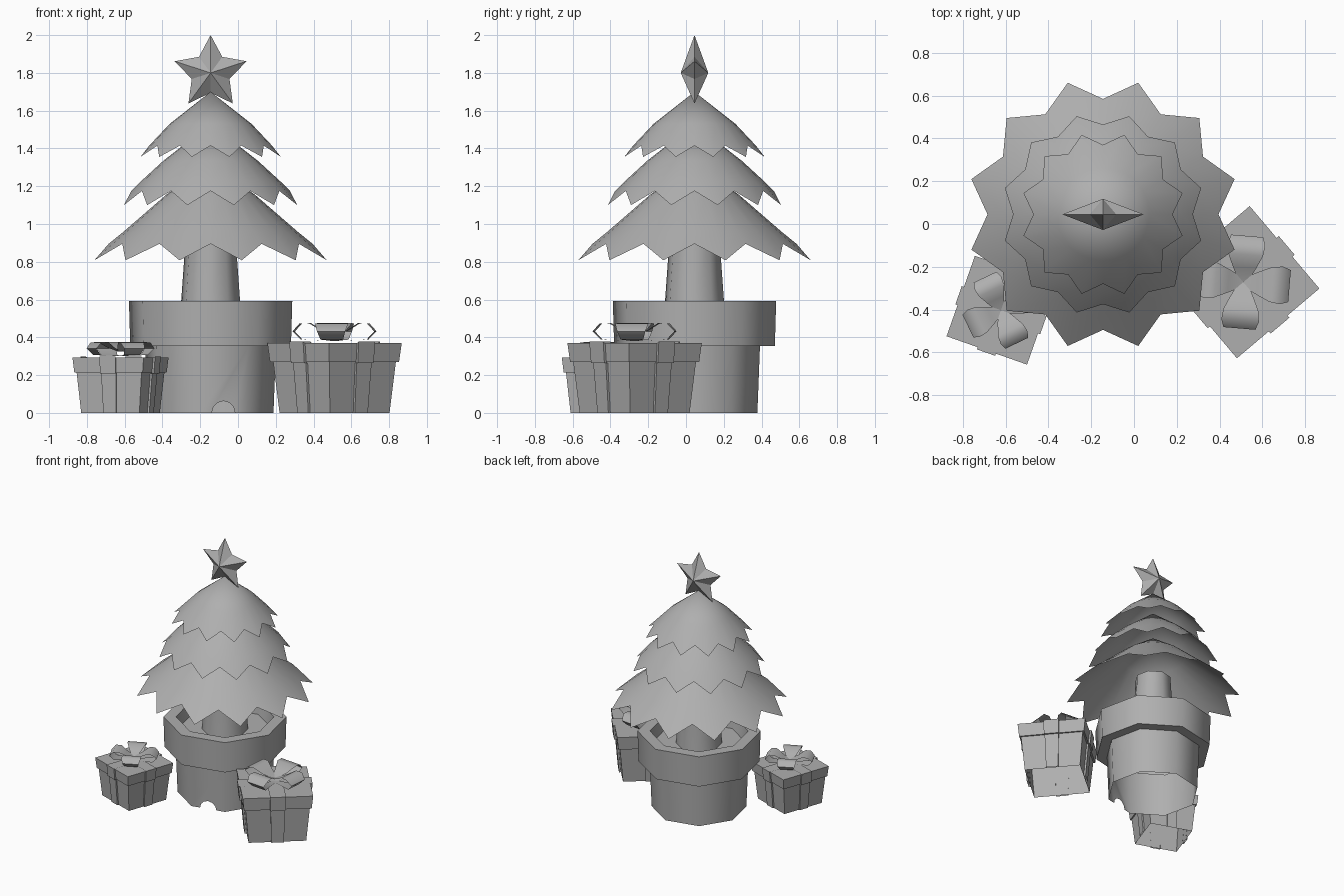
import bpy, bmesh
from math import sin, cos, pi, radians
from mathutils import Matrix, Vector

if "Cube" in bpy.data.objects:
    bpy.data.objects.remove(bpy.data.objects["Cube"])

TREE = Vector((-0.145, 0.045, 0))
GREY = bpy.data.materials.new("grey")
GREY.diffuse_color = (.43, .43, .43, 1)
GREY.use_nodes = True
GREY.node_tree.nodes["Principled BSDF"].inputs["Base Color"].default_value = GREY.diffuse_color


def finish(name, bm, loc=(0, 0, 0), rot=0, scale=1, smooth=None, recalc=True):
    if recalc:
        bmesh.ops.recalc_face_normals(bm, faces=bm.faces)
    me = bpy.data.meshes.new(name)
    bm.to_mesh(me)
    bm.free()
    me.materials.append(GREY)
    ob = bpy.data.objects.new(name, me)
    bpy.context.collection.objects.link(ob)
    ob.location, ob.scale = loc, (scale,) * 3
    ob.rotation_euler.z = radians(rot)
    if smooth:
        bpy.ops.object.select_all(action='DESELECT')
        ob.select_set(True)
        bpy.context.view_layer.objects.active = ob
        bpy.ops.object.shade_smooth_by_angle(angle=radians(smooth))
    return ob


def lathe(name, n, rings, **kw):
    """Loft rings upward; each is (r, z), or (r, z, r2, z2) alternating for zigzags."""
    bm = bmesh.new()
    prev = None
    for ring in rings:
        if ring[0] == 0:
            cur = [bm.verts.new((0, 0, ring[1]))] * n
        else:
            cur = []
            for i in range(n):
                r, z = ring[2:] if len(ring) == 4 and i % 2 else ring[:2]
                a = 2 * pi * i / n
                cur.append(bm.verts.new((r * cos(a), r * sin(a), z)))
        if prev:
            for i in range(n):
                j = (i + 1) % n
                quad = list(dict.fromkeys((prev[i], prev[j], cur[j], cur[i])))
                bm.faces.new(quad)
        prev = cur
    return finish(name, bm, recalc=False, **kw)


def prism(bm, profile, widths, angle, skip=()):
    """(distance, z) profile given sideways half-widths, turned about z."""
    m = Matrix.Rotation(radians(angle), 3, 'Z')
    sides = [[bm.verts.new(m @ Vector((d, s * w, z)))
              for (d, z), w in zip(profile, widths)] for s in (-1, 1)]
    n = len(profile)
    for i in range(n):
        j = (i + 1) % n
        if i not in skip:
            bm.faces.new((sides[0][i], sides[0][j], sides[1][j], sides[1][i]))
    return sides


# Octagonal pot with heavy rim and recessed soil
pot = lathe("pot", 8, [(0, 0), (.338, 0), (.352, .355), (.432, .355), (.439, .592),
                       (.35, .592), (.335, .5), (0, .5)],
            loc=TREE, rot=-10, smooth=50)

# Small arched notch at the foot of the pot
bm = bmesh.new()
bmesh.ops.create_cone(bm, cap_ends=True, segments=12, radius1=.063, radius2=.063, depth=.2)
bmesh.ops.rotate(bm, verts=bm.verts, matrix=Matrix.Rotation(pi / 2, 3, 'Y'))
cut = finish("notch_cutter", bm, rot=282.5,
             loc=TREE + Vector((cos(radians(282.5)), sin(radians(282.5)), 0)) * .3)
cut.hide_render = True
mod = pot.modifiers.new("notch", 'BOOLEAN')
mod.operation, mod.object, mod.solver = 'DIFFERENCE', cut, 'EXACT'
bpy.context.view_layer.update()
pot_mesh = bpy.data.meshes.new_from_object(pot.evaluated_get(bpy.context.evaluated_depsgraph_get()))
pot.modifiers.clear()
bpy.data.objects.remove(cut)

# Open the pot underneath so the wall is a shell
bm = bmesh.new()
bm.from_mesh(pot_mesh)
bmesh.ops.delete(bm, geom=[f for f in bm.faces if f.calc_center_median().z < .1
                           and f.calc_center_median().xy.length < .29], context='FACES')
bm.to_mesh(pot_mesh)
bm.free()
pot.data = pot_mesh

# Trunk
lathe("trunk", 8, [(.165, .5), (.136, .9), (.134, .97), (0, .97)],
      loc=TREE, rot=-10, smooth=50)

# Three hollow foliage tiers with twelve points each
tiers = [("lower", [(.637, .808, .54, .895), (.46, .96), (.235, 1.155), (0, 1.32)]),
         ("middle", [(.475, 1.10, .42, 1.175), (.37, 1.225), (.25, 1.335), (0, 1.53)]),
         ("upper", [(.385, 1.355, .325, 1.415), (.217, 1.53), (0, 1.70)])]
for label, rings in tiers:
    lathe(label + "_foliage", 24, rings, loc=TREE, rot=15, smooth=60)

# Five-pointed faceted star
bm = bmesh.new()
rim = [bm.verts.new((r * sin(a), 0, r * cos(a)))
       for i in range(10) for r, a in [((.2, .105)[i % 2], i * pi / 5)]]
for y in (-.073, .073):
    hub = bm.verts.new((0, y, 0))
    for i in range(10):
        bm.faces.new((hub, rim[i], rim[(i + 1) % 10]))
finish("star", bm, loc=TREE + Vector((0, 0, 1.8)))


def gift(name, x, y, rot, scale):
    kw = dict(loc=(x, y, 0), rot=rot, scale=scale)
    # Box open underneath, with an overhanging lid
    lathe(name + "_box", 4, [(.292, 0), (.326, .27), (.343, .27), (.357, .37), (0, .37)], **kw)
    # Crossing ribbon bands
    bm = bmesh.new()
    half = [(.22, 0), (.243, .265), (.256, .265), (.266, .377)]
    outline = half + [(-d, z) for d, z in reversed(half)]
    for a in (45, 135):
        prism(bm, outline, [.045, .052, .055, .057] + [.057, .055, .052, .045], a, skip=(7,))
        # Thin edges joining the band to the box
        m = Matrix.Rotation(radians(a), 3, 'Z')
        inner = [(.205, 0), (.23, .265), (.242, .265), (.252, .369)]
        for sx in (-1, 1):
            for sy in (-1, 1):
                for k in (0, 2):
                    pts = [half[k], half[k + 1], inner[k + 1], inner[k]]
                    ws = (.045, .052, .055, .057)
                    w = [ws[k], ws[k + 1], ws[k + 1], ws[k]]
                    bm.faces.new([bm.verts.new(m @ Vector((sx * d, sy * q, z)))
                                  for (d, z), q in zip(pts, w)])
    finish(name + "_ribbon", bm, **kw)
    # Four-loop bow, each loop an open band
    bm = bmesh.new()
    loop = [(.0, .41), (.07, .437), (.13, .475), (.18, .472), (.217, .432), (.175, .388), (.0, .381)]
    for a in range(0, 360, 90):
        prism(bm, loop, [.02, .055, .082, .088, .075, .06, .015], a, skip=(6,))
    finish(name + "_bow", bm, smooth=60, **kw)


gift("large_gift", .511, -.272, -4.8, 1)
gift("small_gift", -.622, -.403, 25.6, .79)
